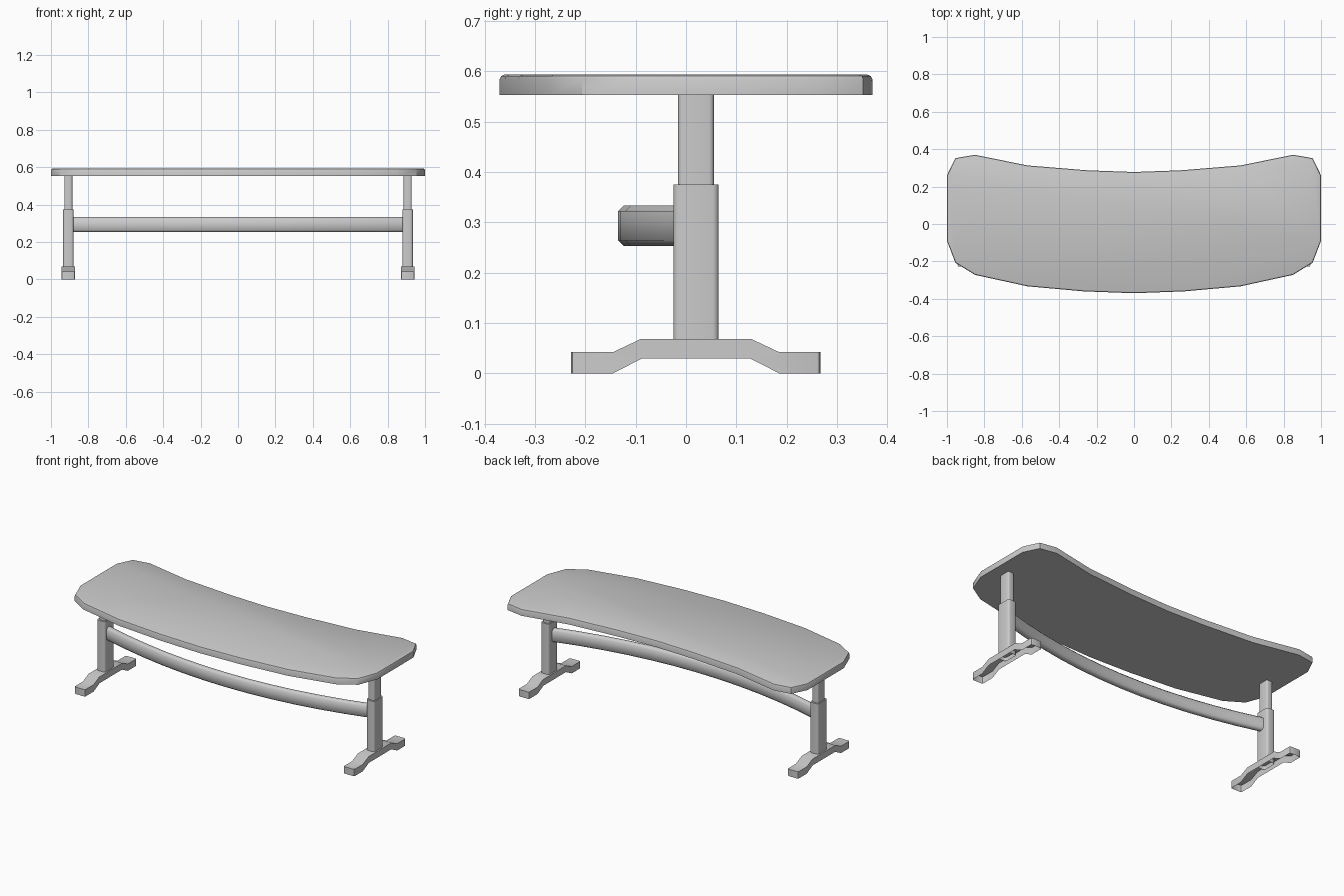
import bpy, bmesh, math

if "Cube" in bpy.data.objects:
    bpy.data.objects.remove(bpy.data.objects["Cube"])


def finish(name, bm, angle=35):
    bmesh.ops.recalc_face_normals(bm, faces=bm.faces[:])
    mesh = bpy.data.meshes.new(name)
    bm.to_mesh(mesh)
    bm.free()
    ob = bpy.data.objects.new(name, mesh)
    bpy.context.collection.objects.link(ob)
    bpy.ops.object.select_all(action='DESELECT')
    ob.select_set(True)
    bpy.context.view_layer.objects.active = ob
    bpy.ops.object.shade_smooth_by_angle(angle=math.radians(angle))
    return ob


def prism(bm, points, offset):
    """Closed solid: a profile face extruded along an offset."""
    base = bm.faces.new([bm.verts.new(p) for p in points])
    ext = bmesh.ops.extrude_face_region(bm, geom=[base], use_keep_orig=True)
    verts = [g for g in ext['geom'] if isinstance(g, bmesh.types.BMVert)]
    bmesh.ops.translate(bm, vec=offset, verts=verts)


def rounded_rect(w, d, r, steps=3):
    pts = []
    for k, (sx, sy) in enumerate(((1, 1), (-1, 1), (-1, -1), (1, -1))):
        for i in range(steps + 1):
            a = math.pi / 2 * (k + i / steps)
            pts.append((sx * (w / 2 - r) + r * math.cos(a),
                        sy * (d / 2 - r) + r * math.sin(a)))
    return pts


# curved desk top with a softened upper rim
half = [(0.27, -0.360), (0.57, -0.333), (0.85, -0.272), (0.955, -0.207),
        (1.0, -0.09), (1.0, 0.26), (0.955, 0.352), (0.85, 0.37),
        (0.57, 0.313), (0.25, 0.287)]
outline = [(0, -0.37)] + half + [(0, 0.278)] + [(-x, y) for x, y in reversed(half)]
bm = bmesh.new()
prism(bm, [(x, y, 0.553) for x, y in outline], (0, 0, 0.04))
rim = [e for e in bm.edges if all(v.co.z > 0.59 for v in e.verts)]
bmesh.ops.bevel(bm, geom=rim, offset=0.009, segments=2, profile=0.5, affect='EDGES')
finish("desk_top", bm)

# telescopic legs and hollow feet
foot_top = [(-0.228, 0.042), (-0.145, 0.042), (-0.09, 0.068),
            (0.13, 0.068), (0.185, 0.042), (0.267, 0.042)]
foot_low = [(0.267, 0), (0.185, 0), (0.128, 0.029),
            (-0.088, 0.029), (-0.145, 0), (-0.228, 0)]
LEG_X, LEG_Y = 0.907, 0.02

for side, s in (("left", -1), ("right", 1)):
    for part, w, d, r, z0, z1 in (("lower", 0.055, 0.09, 0.012, 0.045, 0.375),
                                  ("upper", 0.042, 0.071, 0.010, 0.36, 0.555)):
        bm = bmesh.new()
        prism(bm, [(s * LEG_X + x, LEG_Y + y, z0) for x, y in rounded_rect(w, d, r)],
              (0, 0, z1 - z0))
        if part == "lower":
            open_end = [f for f in bm.faces if all(v.co.z < z0 + 0.001 for v in f.verts)]
            bmesh.ops.delete(bm, geom=open_end, context='FACES_ONLY')
        finish(f"{side}_{part}_column", bm)

    bm = bmesh.new()
    prism(bm, [(s * LEG_X - 0.036, y, z) for y, z in foot_top + foot_low], (0.072, 0, 0))
    # remove the underside so the foot is an open channel
    bm.normal_update()
    bmesh.ops.recalc_face_normals(bm, faces=bm.faces[:])
    under = [f for f in bm.faces if f.normal.z < -0.3]
    bmesh.ops.delete(bm, geom=under, context='FACES')
    ends = [e for e in bm.edges
            if abs(e.verts[0].co.y - e.verts[1].co.y) < 0.001
            and abs(e.verts[0].co.z - e.verts[1].co.z) > 0.03
            and (e.verts[0].co.y < -0.2 or e.verts[0].co.y > 0.25)]
    bmesh.ops.bevel(bm, geom=ends, offset=0.008, segments=2, profile=0.5, affect='EDGES')
    finish(f"{side}_foot", bm)

# bowed cross beam with a chamfered section
T, H, C = 0.02, 0.04, 0.011
section = [(-T, -H + C), (-T + C, -H), (T - C, -H), (T, -H + C),
           (T, H - C), (T - C, H), (-T + C, H), (-T, H - C)]
N, REACH = 12, 0.89
bm = bmesh.new()
rings = []
for i in range(N + 1):
    t = 2 * i / N - 1
    y0 = -0.115 + 0.13 * t * t
    rings.append([bm.verts.new((t * REACH, y0 + y, 0.293 + z)) for y, z in section])
for a, b in zip(rings, rings[1:]):
    for k in range(8):
        j = (k + 1) % 8
        bm.faces.new((a[k], a[j], b[j], b[k]))
bm.faces.new(rings[0])
bm.faces.new(rings[-1])
finish("cross_beam", bm, 50)
